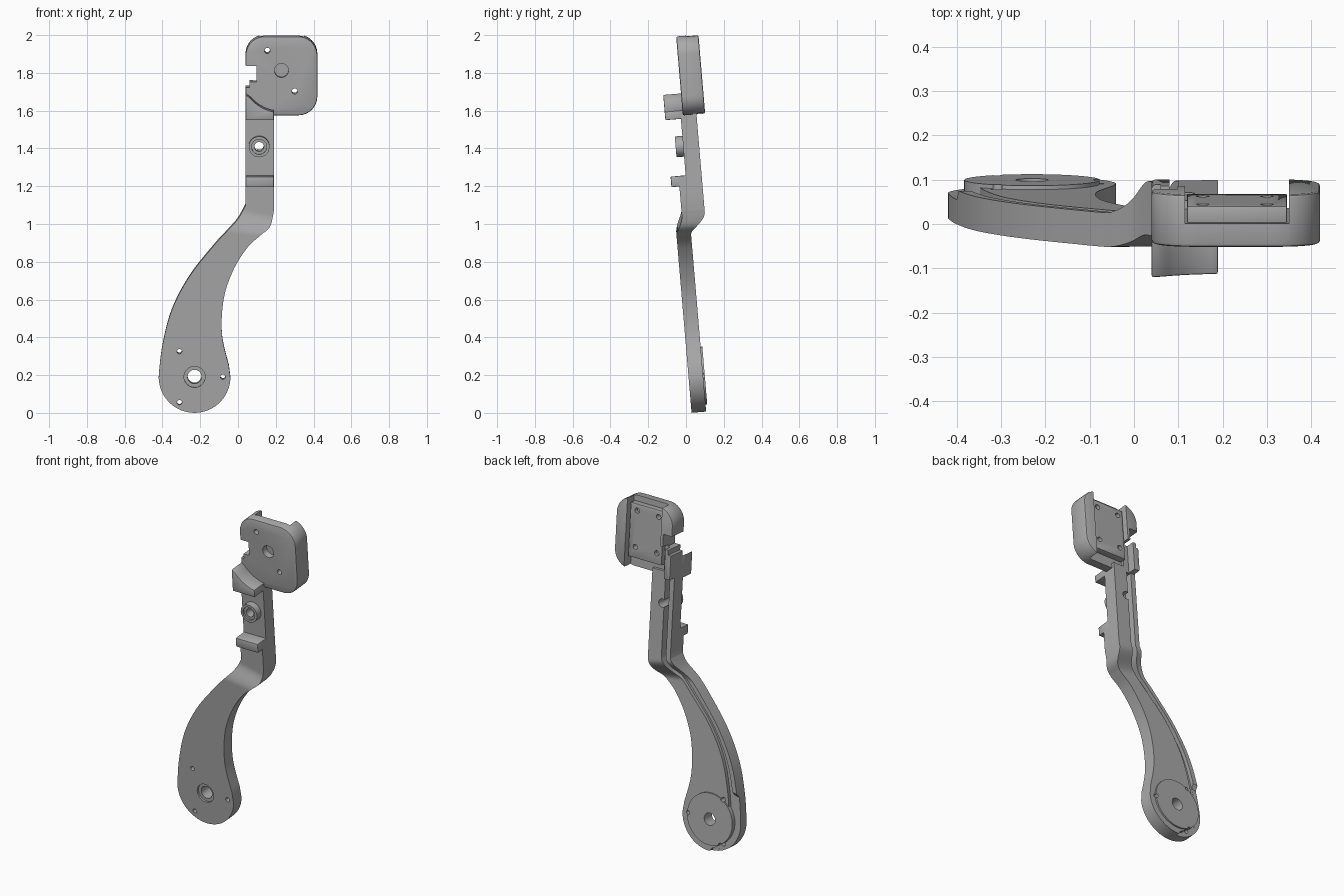
import bpy, bmesh, math
from mathutils import Matrix, Vector

if "Cube" in bpy.data.objects:
    bpy.data.objects.remove(bpy.data.objects["Cube"], do_unlink=True)

GREY = bpy.data.materials.new("satin_grey")
GREY.use_nodes = True
COLOUR = (0.4, 0.4, 0.4, 1)
GREY.diffuse_color = COLOUR
GREY.node_tree.nodes["Principled BSDF"].inputs["Base Color"].default_value = COLOUR
TILT = 0.085
parts = []


def finish(bm, name):
    bmesh.ops.recalc_face_normals(bm, faces=bm.faces)
    mesh = bpy.data.meshes.new(name)
    bm.to_mesh(mesh)
    bm.free()
    mesh.materials.append(GREY)
    obj = bpy.data.objects.new(name, mesh)
    bpy.context.collection.objects.link(obj)
    parts.append(obj)
    return obj


def activate(obj):
    bpy.ops.object.select_all(action='DESELECT')
    obj.select_set(True)
    bpy.context.view_layer.objects.active = obj


def prism(name, outline, y0, y1, bevel=0):
    """Outline in x, z pushed from y0 to y1."""
    bm = bmesh.new()
    face = bm.faces.new([bm.verts.new((x, y0, z)) for x, z in outline])
    new = bmesh.ops.extrude_face_region(bm, geom=[face])["geom"]
    bmesh.ops.translate(bm, vec=(0, y1 - y0, 0),
                        verts=[v for v in new if isinstance(v, bmesh.types.BMVert)])
    obj = finish(bm, name)
    if bevel:
        mod = obj.modifiers.new("soft_edges", 'BEVEL')
        mod.width, mod.segments, mod.limit_method = bevel, 2, 'ANGLE'
        activate(obj)
        bpy.ops.object.modifier_apply(modifier=mod.name)
    return obj


def box(name, x0, x1, y0, y1, z0, z1, bevel=0):
    return prism(name, [(x0, z0), (x1, z0), (x1, z1), (x0, z1)], y0, y1, bevel)


def disc(name, x, z, r, y0, y1, sides=40):
    ring = [math.tau * i / sides for i in range(sides)]
    return prism(name, [(x + r * math.cos(a), z + r * math.sin(a)) for a in ring], y0, y1)


def cut(obj, *cutters):
    for cutter in cutters:
        mod = obj.modifiers.new("cut", 'BOOLEAN')
        mod.operation, mod.solver, mod.object = 'DIFFERENCE', 'EXACT', cutter
        activate(obj)
        bpy.ops.object.modifier_apply(modifier=mod.name)
    for cutter in cutters:
        parts.remove(cutter)
        bpy.data.objects.remove(cutter, do_unlink=True)


def drill(x, z, r, y0=-1, y1=1):
    return disc("drill", x, z, r, y0, y1, 24)


def keyed(keys, z):
    """Smooth steps between (z, value) keys listed from the top down."""
    if z >= keys[0][0]:
        return keys[0][1]
    for (za, a), (zb, b) in zip(keys, keys[1:]):
        if z >= zb:
            t = (za - z) / (za - zb)
            return a + (b - a) * t * t * (3 - 2 * t)
    return keys[-1][1]


# Arm: paired outer and inner edge points, from the head down to the round foot
stations = [(Vector((0.04, z)), Vector((0.19, z))) for z in (1.6, 1.256, 1.25, 1.17)]
edges = [((.04, 1.1), (.19, 1.07)), ((0, 1.03), (.17, .99)), ((-.06, .965), (.12, .945)),
         ((-.12, .9), (.05, .88)), ((-.255, .73), (-.025, .76)), ((-.35, .55), (-.075, .61)),
         ((-.4, .36), (-.085, .42)), ((-.42, .2), (-.045, .24))]
edges = [(Vector(a), Vector(b)) for a, b in edges]


def spline(p, q, r, s, t):
    return q + (r - p) * t / 2 + (p - q * 2.5 + r * 2 - s / 2) * t ** 2 \
        + (q * 1.5 - p / 2 - r * 1.5 + s / 2) * t ** 3


last = len(edges) - 1
for i in range(last):
    near = [edges[max(0, min(last, i + k))] for k in (-1, 0, 1, 2)]
    for k in range(8):
        stations.append(tuple(spline(*[n[side] for n in near], k / 8) for side in (0, 1)))
FX, FZ, FR = -0.23, 0.195, 0.19
for k in range(19):
    a = math.radians(2 + 86 * k / 18)
    across, down = FR * math.cos(a), FZ - FR * math.sin(a)
    stations.append((Vector((FX - across, down)), Vector((FX + across, down))))

front = [(1.256, .02), (1.25, -.018), (1.06, -.018), (.95, -.055)]
back = [(1.07, .104), (.95, .022)]
floor = [(1.08, .05), (.96, 0)]
groove_in = [(1.1, .04), (.95, .03)]
groove_out = [(1.1, .105), (.95, .065)]

bm = bmesh.new()
rings = []
for a, b in stations:
    z = (a.y + b.y) / 2
    width = (b - a).length
    yf, yb, yg = keyed(front, z), keyed(back, z), keyed(floor, z)
    rim = yb if z > 0.4 else yg + 0.001
    d1 = min(keyed(groove_in, z), width * 0.2) / width
    d2 = min(keyed(groove_out, z), width * 0.4) / width
    section = [(0, yf), (1, yf), (1, yb), (d2, yb), (d2, yg), (d1, yg), (d1, rim), (0, rim)]
    ring = []
    for t, y in section:
        p = a.lerp(b, t)
        ring.append(bm.verts.new((p.x, y, p.y)))
    rings.append(ring)
for r, s in zip(rings, rings[1:]):
    for i in range(len(r)):
        j = (i + 1) % len(r)
        bm.faces.new((r[i], r[j], s[j], s[i]))
bm.faces.new(rings[0])
bm.faces.new(rings[-1])
arm = finish(bm, "arm")

# Foot pad on the back, drilled together with the arm
pad = disc("foot_pad", FX, FZ, 0.153, 0.005, 0.031, 64)
small_holes = [(-.31, .33), (-.08, .195), (-.31, .06)]
cut(arm, drill(FX, FZ, .037), drill(FX, FZ, .056, -1, -.043), drill(.112, 1.41, .025),
    *[drill(x, z, .013) for x, z in small_holes])
cut(pad, drill(FX, FZ, .037), *[drill(x, z, .013) for x, z in small_holes])

# Front fittings of the upper arm
boss = disc("pivot_boss", .112, 1.41, .055, -.02, .03)
cut(boss, drill(.112, 1.41, .025), drill(.112, 1.41, .04, -1, -.01))
box("lower_ledge", .04, .19, -.06, .03, 1.2, 1.256, .005)
HX, HZ = 0.23, 1.81
saddle = [(.04, 1.555), (.19, 1.555)]
for k in range(11):
    a = math.radians(259 - 38 * k / 10)
    saddle.append((HX + .215 * math.cos(a), HZ + .215 * math.sin(a)))
saddle.append((.04, 1.69))
prism("saddle_block", saddle, -.062, .045, .004)

# Head: rounded housing with an open back
x0, x1, z0, z1 = .04, .42, 1.572, 1.99
outline = []
for cx, cz, r, start in ((x1, z0, .1, 270), (x1, z1, .1, 0), (x0, z1, .1, 90), (x0, z0, .012, 180)):
    sx, sz = (-1 if cx == x1 else 1), (-1 if cz == z1 else 1)
    for k in range(11):
        a = math.radians(start + 9 * k)
        outline.append((cx + sx * r + r * math.cos(a), cz + sz * r + r * math.sin(a)))
head = prism("head_housing", outline, .032, .15, .008)
plate_holes = [(x, z) for x in (.155, .3) for z in (1.7, 1.915)]
through = [plate_holes[1], plate_holes[2]]
cut(head, box("recess", .115, .35, .085, 1, 1, 3),
    box("side_notch", -1, .098, -1, 1, 1.75, 1.835),
    box("small_notch", -1, .06, -1, 1, 1.72, 1.76),
    box("lower_relief", .08, .2, .1, 1, 1, 1.76),
    drill(HX, HZ, .037, -1, .07), *[drill(x, z, .015) for x, z in through])

# Mounting plate inside the head
plate = box("mounting_plate", .12, .345, .08, .122, 1.635, 1.955, .003)
cut(plate, *[drill(x, z, .015, -1 if (x, z) in through else .1) for x, z in plate_holes])

# Lean every part slightly forward, then smooth the curved walls
lean = Matrix(((1, 0, 0, 0), (0, 1, -TILT, TILT), (0, TILT, 1, 0), (0, 0, 0, 1)))
for obj in parts:
    obj.data.transform(lean)
    activate(obj)
    bpy.ops.object.shade_smooth_by_angle(angle=math.radians(30))
